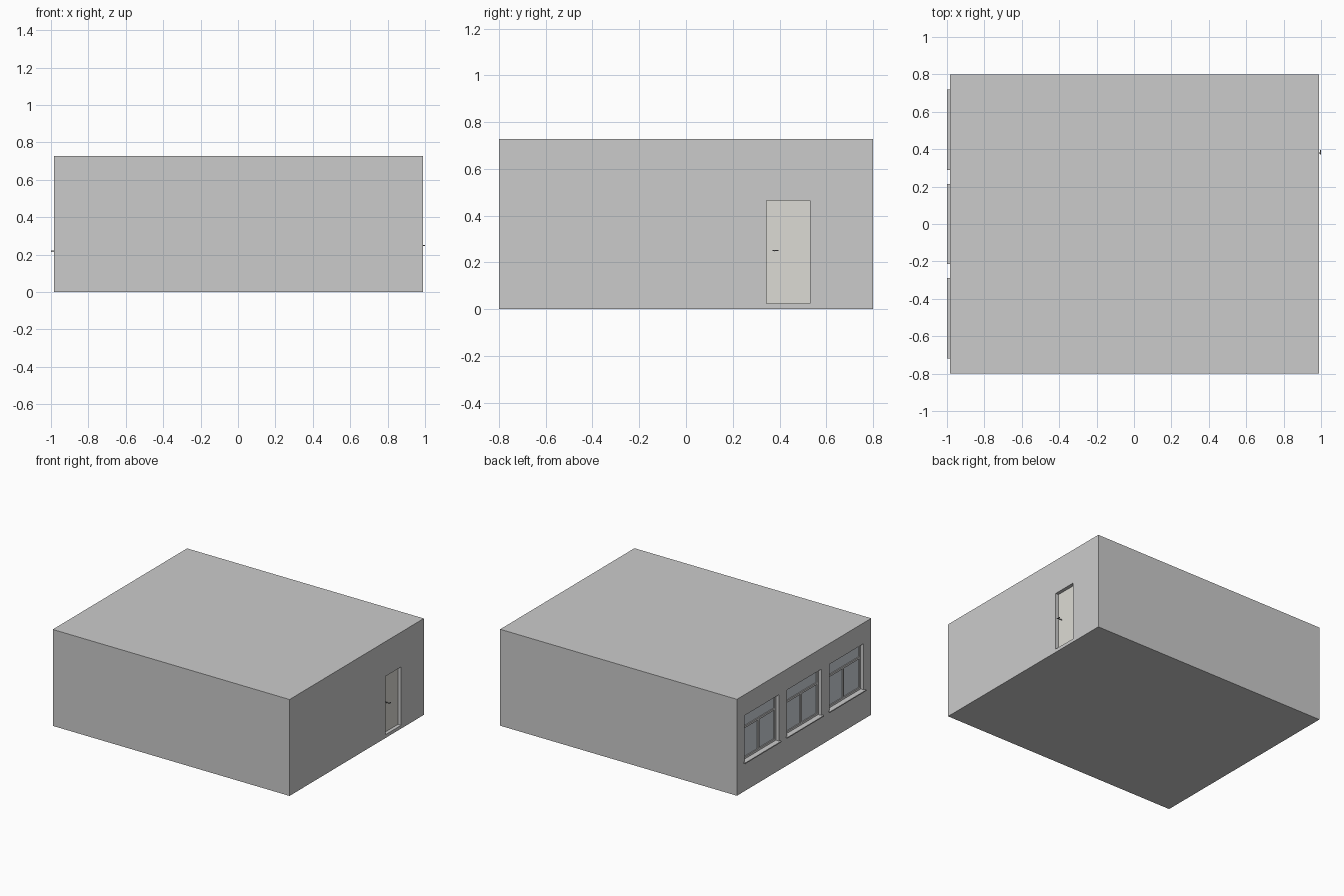
import bpy

if "Cube" in bpy.data.objects:
    bpy.data.objects.remove(bpy.data.objects["Cube"])

X0, X1 = -0.985, 0.99      # outer faces of the window wall and the door wall
H, T = 0.727, 0.06         # room height, wall thickness


def material(name, rgb):
    m = bpy.data.materials.new(name)
    m.diffuse_color = (*rgb, 1)
    m.use_nodes = True
    m.node_tree.nodes["Principled BSDF"].inputs["Base Color"].default_value = m.diffuse_color
    return m


GLASS = material("glass", (0.62, 0.66, 0.70))
DOOR = material("door_paint", (0.72, 0.71, 0.66))
METAL = material("metal", (0.25, 0.25, 0.25))


def box(name, x, y, z, mat=None):
    """Axis-aligned box from (min, max) pairs."""
    bpy.ops.mesh.primitive_cube_add(size=1, location=[sum(r) / 2 for r in (x, y, z)])
    ob = bpy.context.object
    ob.name = name
    ob.scale = [r[1] - r[0] for r in (x, y, z)]
    bpy.ops.object.transform_apply(location=False, rotation=False, scale=True)
    if mat:
        ob.data.materials.append(mat)
    return ob


def cut(target, name, x, y, z):
    """Subtract a box from the target."""
    cutter = box(name, x, y, z)
    mod = target.modifiers.new(name, 'BOOLEAN')
    mod.operation, mod.object, mod.solver = 'DIFFERENCE', cutter, 'EXACT'
    bpy.context.view_layer.objects.active = target
    bpy.ops.object.modifier_apply(modifier=name)
    bpy.data.objects.remove(cutter)


# Hollow room shell
room = box("room_shell", (X0, X1), (-0.8, 0.8), (0, H))
cut(room, "inside", (X0 + T, X1 - T), (-0.8 + T, 0.8 - T), (0.025, H - 0.03))

# Three windows in the left wall
ZB, ZT, ZM, F = 0.222, 0.57, 0.462, 0.016
XF = (X0 + 0.025, X0 + 0.043)
for i, yc in enumerate((-0.505, 0, 0.505)):
    a, b = yc - 0.205, yc + 0.205
    n = f"window_{i + 1}_"
    cut(room, n + "opening", (X0 - 0.1, X0 + 0.1), (a, b), (ZB - 0.01, ZT))
    box(n + "outer_sill", (-1, XF[0] + 0.005), (yc - 0.215, yc + 0.215), (ZB - 0.008, ZB))
    box(n + "inner_sill", (XF[1] - 0.005, X0 + T + 0.03), (yc - 0.215, yc + 0.215), (ZB - 0.01, ZB))
    box(n + "frame_bottom", XF, (a, b), (ZB, ZB + F))
    box(n + "frame_top", XF, (a, b), (ZT - F, ZT))
    box(n + "transom", XF, (a, b), (ZM - F / 2, ZM + F / 2))
    box(n + "jamb_right", XF, (a, a + F), (ZB, ZT))
    box(n + "jamb_left", XF, (b - F, b), (ZB, ZT))
    box(n + "mullion", XF, (yc - F / 2, yc + F / 2), (ZB, ZM))
    box(n + "glass", (X0 + 0.032, X0 + 0.036), (a + F / 2, b - F / 2), (ZB + F / 2, ZT - F / 2), GLASS)

# Recessed door in the right wall
a, b, zb, zt = 0.345, 0.53, 0.025, 0.465
cut(room, "door_opening", (X1 - 0.1, X1 + 0.1), (a, b), (zb, zt))
XD = (X1 - 0.045, X1 - 0.026)
box("door_leaf", XD, (a, b), (zb, zt), DOOR)

# Lever handles on both door faces
for side, face, s in (("outer", XD[1], 1), ("inner", XD[0], -1)):
    tip = face + s * (1 - XD[1])
    bpy.ops.mesh.primitive_cylinder_add(vertices=12, radius=0.003, depth=abs(tip - face),
                                        location=((face + tip) / 2, 0.38, 0.25),
                                        rotation=(0, 1.5708, 0))
    stem = bpy.context.object
    stem.name = side + "_handle_stem"
    stem.data.materials.append(METAL)
    bpy.ops.object.shade_smooth_by_angle()
    box(side + "_handle_lever", sorted((tip, tip - s * 0.005)), (0.371, 0.396), (0.2475, 0.2525), METAL)
